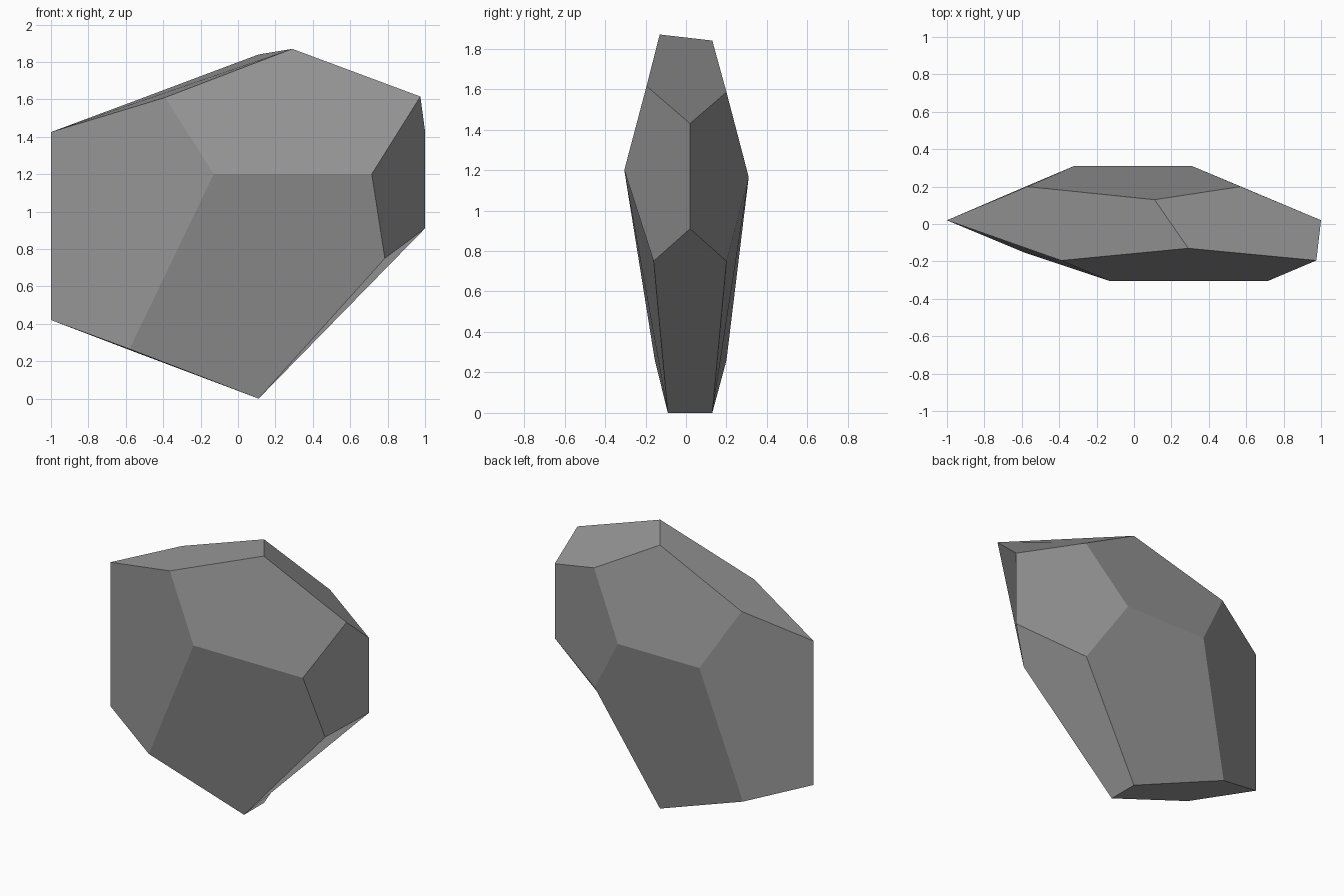
import bpy
import bmesh
from itertools import product
from mathutils import Vector

cube = bpy.data.objects.get("Cube")
if cube:
    bpy.data.objects.remove(cube, do_unlink=True)

PHI = (1 + 5 ** 0.5) / 2
SIGNS = (-1, 1)

# Chiselled corner positions, grouped like the corners of a dodecahedron
block_corners = [
    (-.58, -.155, .265), (-.39, -.195, 1.61), (-.58, .2, .26), (-.57, .2, 1.585),
    (.785, -.16, .75), (.975, -.195, 1.615), (.565, .2, .75), (.57, .2, 1.585),
]
side_edges = [(-1, .02, .42), (-1, .02, 1.425), (1, .02, .91), (1, .02, 1.43)]
front_back_edges = [(-.13, -.305, 1.2), (.715, -.305, 1.2), (-.32, .31, 1.165), (.31, .31, 1.165)]
bottom_top_edges = [(.11, -.09, 0), (.11, .13, 0), (.29, -.13, 1.87), (.11, .13, 1.84)]

# Regular dodecahedron corners in the same order
template = [Vector(signs) for signs in product(SIGNS, repeat=3)]
template += [Vector((a * PHI, 0, b / PHI)) for a, b in product(SIGNS, repeat=2)]
template += [Vector((b / PHI, a * PHI, 0)) for a, b in product(SIGNS, repeat=2)]
template += [Vector((0, b / PHI, a * PHI)) for a, b in product(SIGNS, repeat=2)]
targets = block_corners + side_edges + front_back_edges + bottom_top_edges

# Twelve five-sided facets from the regular solid
bm = bmesh.new()
verts = [bm.verts.new(point) for point in template]
bmesh.ops.convex_hull(bm, input=verts)
bmesh.ops.dissolve_limit(bm, angle_limit=0.01, verts=bm.verts[:], edges=bm.edges[:])

# Move each corner to its chiselled position
for vert, target in zip(verts, targets):
    vert.co = target
bmesh.ops.recalc_face_normals(bm, faces=bm.faces[:])

mesh = bpy.data.meshes.new("rock")
bm.to_mesh(mesh)
bm.free()
rock = bpy.data.objects.new("rock", mesh)
bpy.context.collection.objects.link(rock)

# Plain grey stone
stone = bpy.data.materials.new("grey stone")
stone.use_nodes = True
grey = (0.3, 0.3, 0.3, 1)
stone.diffuse_color = grey
stone.node_tree.nodes["Principled BSDF"].inputs["Base Color"].default_value = grey
mesh.materials.append(stone)
